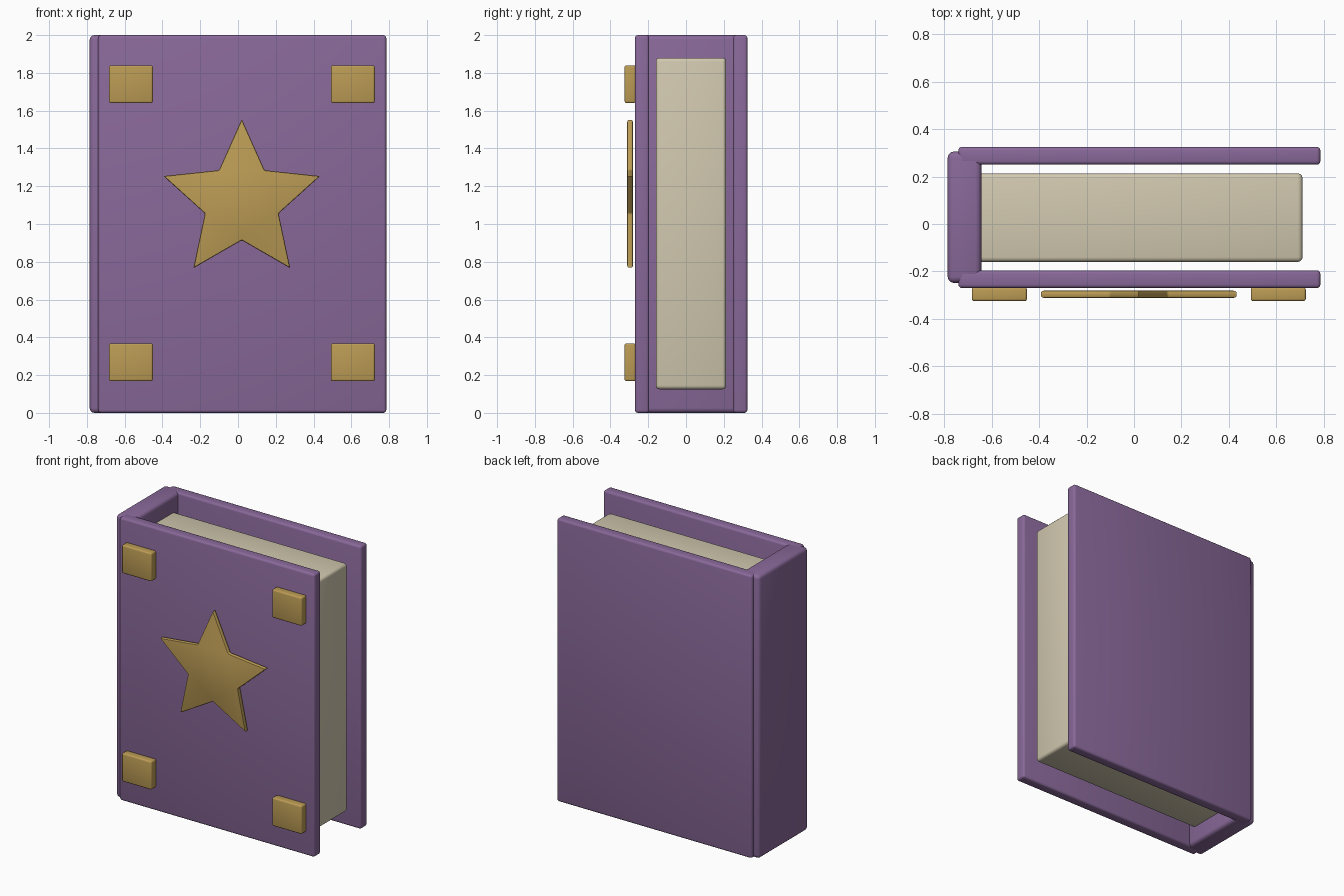
import bpy, bmesh, math

if "Cube" in bpy.data.objects:
    bpy.data.objects.remove(bpy.data.objects["Cube"])


def material(name, color):
    m = bpy.data.materials.new(name)
    m.diffuse_color = (*color, 1)
    m.use_nodes = True
    m.node_tree.nodes["Principled BSDF"].inputs["Base Color"].default_value = m.diffuse_color
    return m


purple = material("purple_cover", (0.25, 0.14, 0.32))
gold = material("gold_trim", (0.50, 0.33, 0.09))
cream = material("cream_paper", (0.64, 0.58, 0.43))


def finish(obj, mat, bevel, segments=3):
    obj.data.materials.append(mat)
    mod = obj.modifiers.new("rounded_edges", 'BEVEL')
    mod.width, mod.segments = bevel, segments
    mod.limit_method = 'ANGLE'
    bpy.ops.object.select_all(action='DESELECT')
    obj.select_set(True)
    bpy.context.view_layer.objects.active = obj
    bpy.ops.object.modifier_apply(modifier=mod.name)
    bpy.ops.object.shade_smooth_by_angle(angle=math.radians(35))


def box(name, x, y, z, mat, bevel):
    """Rounded box from (min, max) ranges."""
    bpy.ops.mesh.primitive_cube_add(size=1, location=[sum(r) / 2 for r in (x, y, z)])
    obj = bpy.context.object
    obj.name = name
    obj.scale = [r[1] - r[0] for r in (x, y, z)]
    bpy.ops.object.transform_apply(location=False, rotation=False, scale=True)
    finish(obj, mat, bevel)


# covers, spine and page block
box("front_cover", (-0.74, 0.785), (-0.27, -0.195), (0, 2), purple, 0.015)
box("back_cover", (-0.74, 0.785), (0.25, 0.325), (0, 2), purple, 0.015)
box("spine", (-0.785, -0.643), (-0.248, 0.305), (0, 2), purple, 0.025)
box("pages", (-0.67, 0.71), (-0.16, 0.213), (0.125, 1.88), cream, 0.02)

# corner plates
for side, x in (("left", -0.567), ("right", 0.608)):
    for level, z in (("lower", 0.268), ("upper", 1.74)):
        box(f"{level}_{side}_corner_plate", (x - 0.116, x + 0.116),
            (-0.325, -0.267), (z - 0.1, z + 0.1), gold, 0.01)

# star emblem, slightly proud of the cover
bm = bmesh.new()
verts = []
for i in range(10):
    r = 0.205 if i % 2 else 0.436
    a = math.pi / 2 + i * math.pi / 5
    verts.append(bm.verts.new((0.02 + r * math.cos(a), -0.312, 1.119 + r * math.sin(a))))
face = bm.faces.new(verts)
ext = bmesh.ops.extrude_face_region(bm, geom=[face])
moved = [v for v in ext["geom"] if isinstance(v, bmesh.types.BMVert)]
bmesh.ops.translate(bm, vec=(0, 0.032, 0), verts=moved)
bmesh.ops.recalc_face_normals(bm, faces=bm.faces)
mesh = bpy.data.meshes.new("star_emblem")
bm.to_mesh(mesh)
bm.free()
star = bpy.data.objects.new("star_emblem", mesh)
bpy.context.collection.objects.link(star)
mod_limit = finish(star, gold, 0.008, 2)
